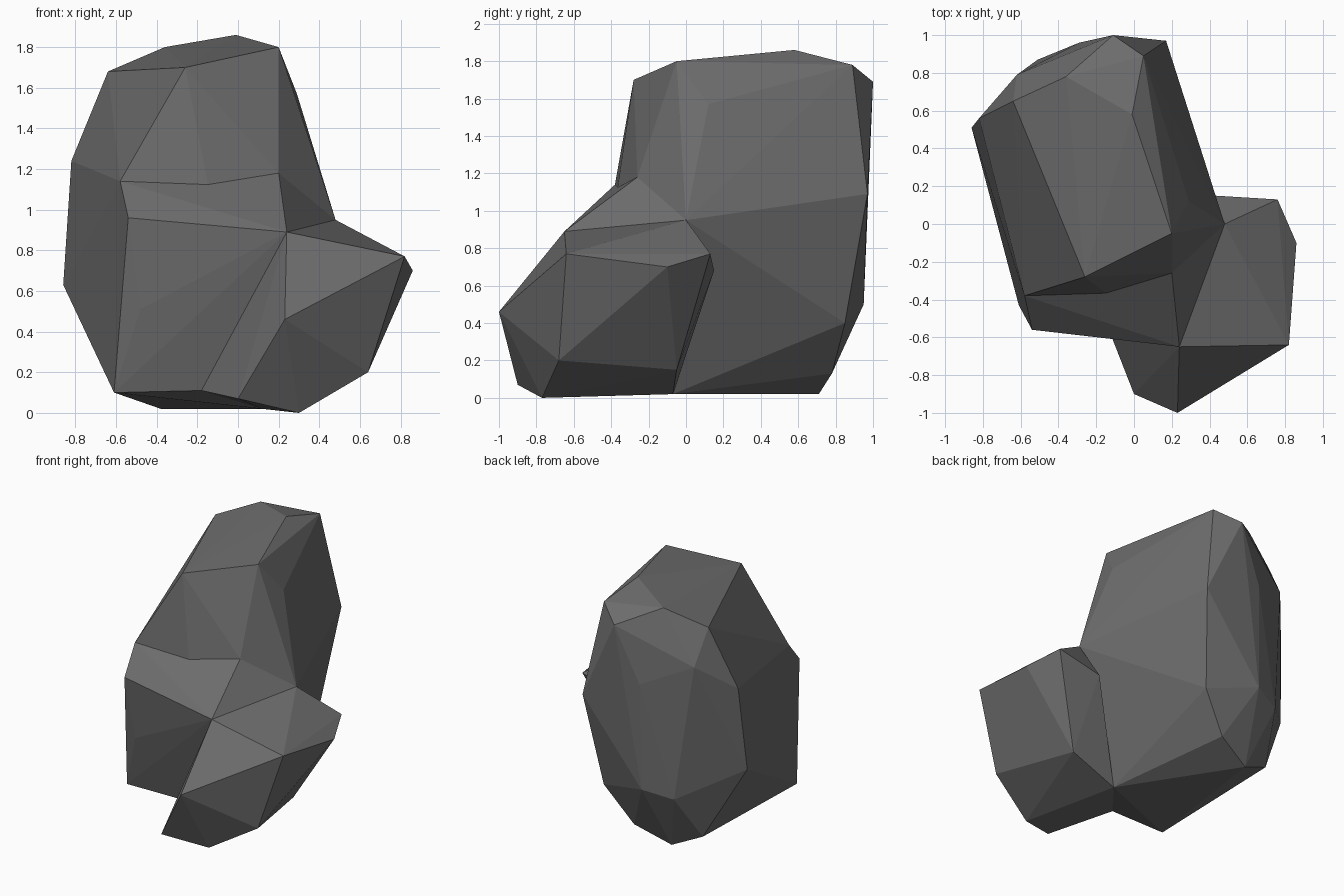
import bpy
import bmesh

default_cube = bpy.data.objects.get("Cube")
if default_cube:
    bpy.data.objects.remove(default_cube, do_unlink=True)


def make_material(name, colour):
    material = bpy.data.materials.new(name)
    material.use_nodes = True
    material.diffuse_color = colour
    shader = next(n for n in material.node_tree.nodes if n.type == 'BSDF_PRINCIPLED')
    shader.inputs["Base Color"].default_value = colour
    shader.inputs["Roughness"].default_value = 0.9
    return material


def make_hull(name, corners, material):
    """Flat-shaded faceted stone wrapped tightly around its corner points."""
    bm = bmesh.new()
    for corner in corners:
        bm.verts.new(corner)
    result = bmesh.ops.convex_hull(bm, input=bm.verts[:], use_existing_faces=False)
    unused = {g for g in result["geom_interior"] + result["geom_unused"]
              if isinstance(g, bmesh.types.BMVert)}
    bmesh.ops.delete(bm, geom=list(unused), context='VERTS')
    bmesh.ops.recalc_face_normals(bm, faces=bm.faces[:])
    mesh = bpy.data.meshes.new(name)
    bm.to_mesh(mesh)
    bm.free()
    mesh.materials.append(material)
    stone = bpy.data.objects.new(name, mesh)
    bpy.context.collection.objects.link(stone)
    return stone


stone_grey = make_material("stone grey", (0.15, 0.15, 0.15, 1))

# Corners shared where neighbouring stones meet
left_lip = (-.58, -.38, 1.14)
middle_lip = (-.13, -.38, 1.03)
right_lip = (.2, -.26, 1.18)
shoulder = (.48, 0, .95)
nose = (.24, -.65, .89)
front_foot = (-.18, -.44, .11)
left_foot = (-.61, -.43, .1)
right_foot = (.12, -.07, .02)

# Tall boulder: crown, flanks, rounded back and base
crown = [(-.26, -.28, 1.7), (.2, -.05, 1.8), (-.01, .58, 1.86),
         (-.36, .78, 1.8), (-.64, .65, 1.68), (.05, .89, 1.78)]
flanks = [(.29, .12, 1.57), (.17, .97, 1.09), (-.82, .56, 1.24), (-.86, .51, .63)]
back = [(-.11, 1, 1.69), (-.62, .79, 1.43), (-.29, .96, 1.28),
        (-.3, .95, .5), (-.51, .87, .45), (.08, .85, .4)]
base = [(-.12, .78, .13), (-.38, .71, .02), (-.6, .66, .12)]
make_hull("tall_boulder", crown + flanks + back + base
          + [left_lip, middle_lip, right_lip, shoulder, left_foot, right_foot],
          stone_grey)

# Sloping shelf across the front of the boulder
shelf = [(-.54, -.56, .96), (-.48, -.52, .51)]
make_hull("front_shelf", shelf
          + [left_lip, middle_lip, right_lip, shoulder, nose,
             front_foot, left_foot, right_foot],
          stone_grey)

# Low side stone: rim, front point and underside
rim = [(.82, -.64, .77), (.86, -.1, .7), (.76, .13, .77), (.43, .15, .68)]
front_point = [(.23, -1, .46), (0, -.9, .07)]
underside = [(.3, -.77, 0), (.64, -.68, .2), (.49, -.05, .15)]
make_hull("side_stone", rim + front_point + underside
          + [shoulder, nose, front_foot, right_foot],
          stone_grey)
